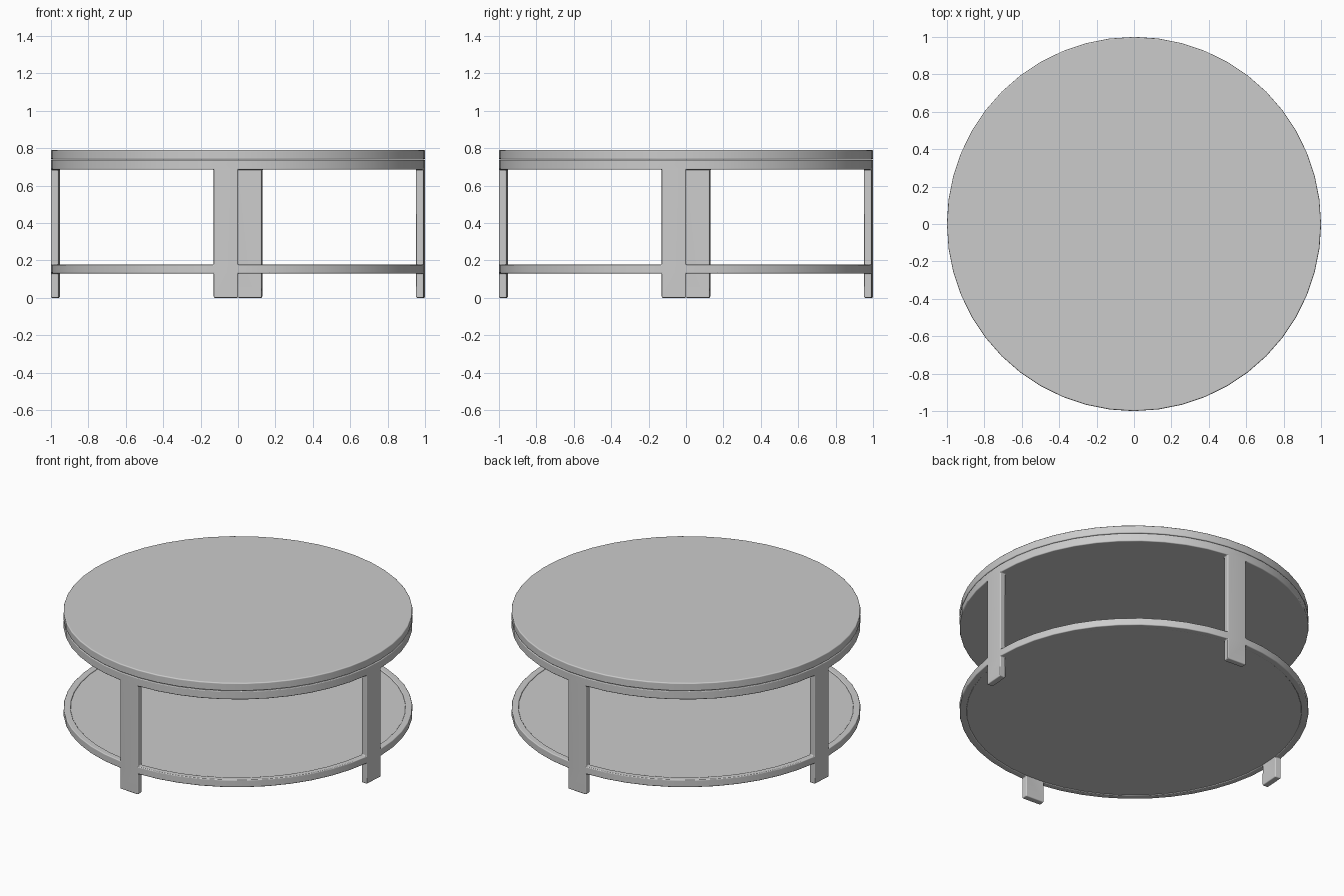
import bpy, bmesh, math

if "Cube" in bpy.data.objects:
    bpy.data.objects.remove(bpy.data.objects["Cube"])

N = 48                                   # sides of the round parts
R_OUT, R_IN = 1.0, 0.96
LEVELS = [0.0, 0.13, 0.177, 0.685, 0.738]  # foot, shelf ring, apron heights


def finish(name, bm, bevel):
    bmesh.ops.recalc_face_normals(bm, faces=bm.faces)
    me = bpy.data.meshes.new(name)
    bm.to_mesh(me)
    bm.free()
    ob = bpy.data.objects.new(name, me)
    bpy.context.collection.objects.link(ob)
    if bevel:
        mod = ob.modifiers.new("soft_edges", 'BEVEL')
        mod.width, mod.segments = bevel, 3
        mod.limit_method = 'ANGLE'
        mod.angle_limit = math.radians(30)
        mod.harden_normals = True
    bpy.ops.object.select_all(action='DESELECT')
    ob.select_set(True)
    bpy.context.view_layer.objects.active = ob
    bpy.ops.object.shade_smooth_by_angle(angle=math.radians(35))
    return ob


def disc(name, radius, z0, z1, bevel):
    bm = bmesh.new()
    rings = [[bm.verts.new((radius * math.cos(2 * math.pi * i / N),
                            radius * math.sin(2 * math.pi * i / N), z))
              for i in range(N)] for z in (z0, z1)]
    for ring in rings:
        bm.faces.new(ring)
    for i in range(N):
        j = (i + 1) % N
        bm.faces.new((rings[0][i], rings[0][j], rings[1][j], rings[1][i]))
    return finish(name, bm, bevel)


def build_frame():
    # one continuous frame: solid apron, shelf ring, and four one-segment legs
    bm = bmesh.new()
    cache = {}

    def v(i, k, inner):
        key = (i % N, k, inner)
        if key not in cache:
            r, a = (R_IN if inner else R_OUT), 2 * math.pi * (i % N) / N
            cache[key] = bm.verts.new((r * math.cos(a), r * math.sin(a), LEVELS[k]))
        return cache[key]

    def filled(i, k):
        return 0 <= k <= 3 and (k in (1, 3) or i % 12 == 11)

    for i in range(N):
        for k in range(4):
            if not filled(i, k):
                continue
            for inner in (0, 1):
                if inner and k == 3:
                    continue             # apron is solid across the middle
                bm.faces.new((v(i, k, inner), v(i + 1, k, inner),
                              v(i + 1, k + 1, inner), v(i, k + 1, inner)))
            for step, edge in ((-1, k), (1, k + 1)):
                if not filled(i, k + step):
                    bm.faces.new((v(i, edge, 0), v(i + 1, edge, 0),
                                  v(i + 1, edge, 1), v(i, edge, 1)))
            for step, s in ((-1, i), (1, i + 1)):
                if not filled((i + step) % N, k):
                    bm.faces.new((v(s, k, 0), v(s, k + 1, 0),
                                  v(s, k + 1, 1), v(s, k, 1)))
    for k in (3, 4):
        bm.faces.new([v(i, k, 1) for i in range(N)])
    return finish("leg_frame", bm, 0.006)


build_frame()
disc("table_top", 1.0, 0.739, 0.79, 0.007)
disc("shelf_panel", 0.96, 0.134, 0.17, 0)
